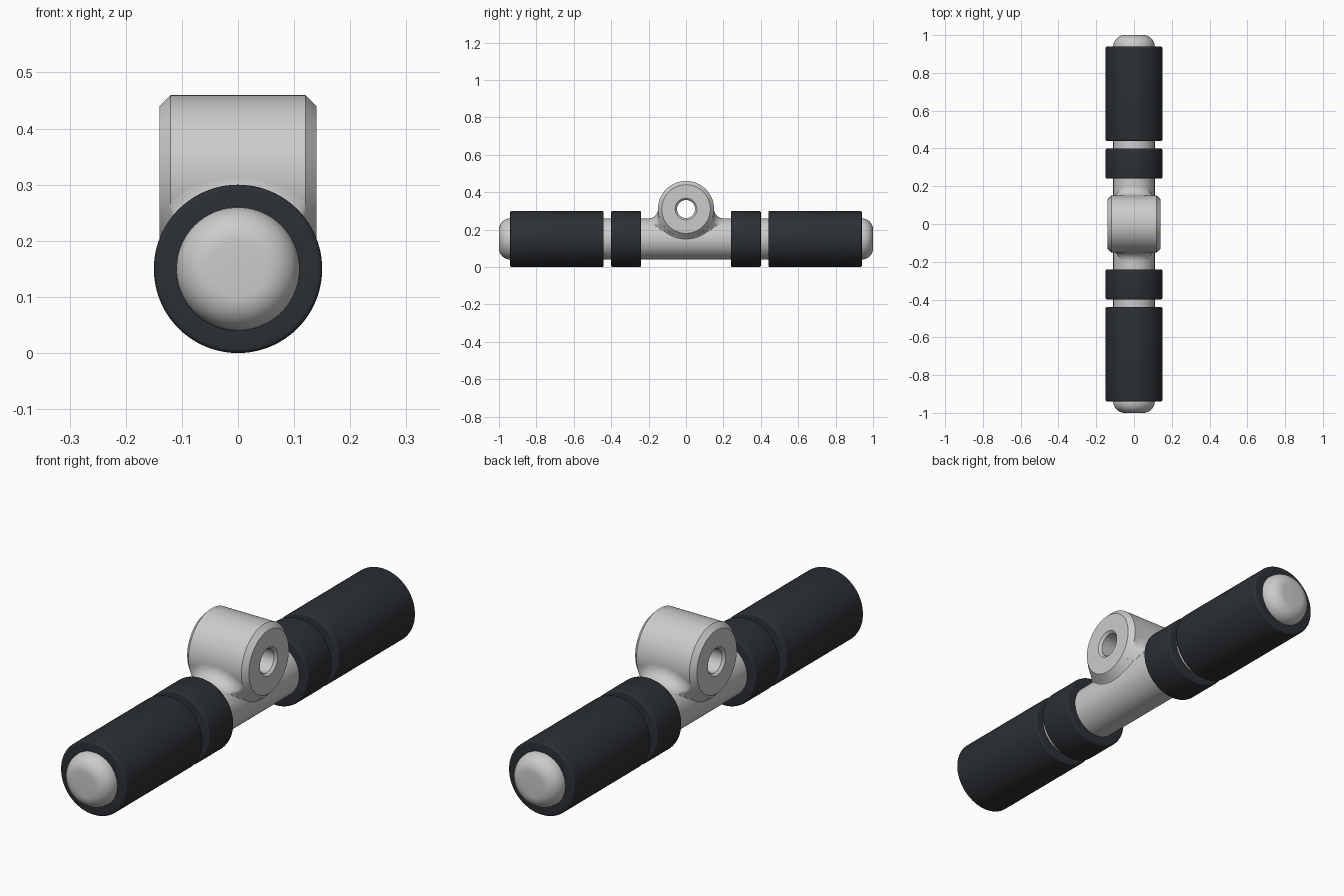
import bpy, bmesh
from math import sin, cos, pi, sqrt, acos
from mathutils import Vector, Matrix

if "Cube" in bpy.data.objects:
    bpy.data.objects.remove(bpy.data.objects["Cube"])

ROD_R, ROD_Z = 0.11, 0.15
BOSS_R, BOSS_Z = 0.15, 0.31
FILLET = 0.05

rubber = bpy.data.materials.new("dark_rubber")
rubber.diffuse_color = (0.025, 0.029, 0.034, 1)
rubber.use_nodes = True
rubber.node_tree.nodes["Principled BSDF"].inputs["Base Color"].default_value = rubber.diffuse_color


def finish(name, bm, mat=None):
    me = bpy.data.meshes.new(name)
    bm.to_mesh(me)
    bm.free()
    ob = bpy.data.objects.new(name, me)
    bpy.context.collection.objects.link(ob)
    if mat:
        me.materials.append(mat)
    bpy.ops.object.select_all(action='DESELECT')
    ob.select_set(True)
    bpy.context.view_layer.objects.active = ob
    bpy.ops.object.shade_smooth_by_angle(angle=pi / 6)
    return ob


def lathe(name, profile, axis, height, closed, mat=None, steps=96):
    """Revolve (position along axis, radius) points about the x or y axis."""
    bm = bmesh.new()
    vs = [bm.verts.new((a, 0, r) if axis == 'X' else (0, a, r)) for a, r in profile]
    pairs = list(zip(vs, vs[1:])) + ([(vs[-1], vs[0])] if closed else [])
    es = [bm.edges.new(p) for p in pairs]
    bmesh.ops.spin(bm, geom=vs + es, cent=(0, 0, 0), angle=2 * pi, steps=steps,
                   axis=(1, 0, 0) if axis == 'X' else (0, 1, 0))
    bmesh.ops.remove_doubles(bm, verts=bm.verts, dist=1e-5)
    bmesh.ops.recalc_face_normals(bm, faces=bm.faces)
    bmesh.ops.translate(bm, verts=bm.verts, vec=(0, 0, height))
    return finish(name, bm, mat)


def corner(a, r, rad, start, n):
    """Quarter-circle of profile points around (a, r)."""
    return [(a + rad * cos(start + i * pi / 2 / n), r + rad * sin(start + i * pi / 2 / n))
            for i in range(n + 1)]


# Rod with rounded ends
e = 0.06
right_end = corner(1 - e, ROD_R - e, e, 0, 10)
left_end = [(-a, r) for a, r in reversed(right_end)]
lathe("rod", [(1, 0)] + right_end + left_end + [(-1, 0)], 'Y', ROD_Z, False)

# Cross boss: chamfered ring with a bored hole
half = [(0.14, 0.058), (0.14, 0.13), (0.12, BOSS_R)]
lathe("cross_boss", [(0.13, 0.048)] + half + [(-a, r) for a, r in reversed(half)]
      + [(-0.13, 0.048)], 'X', BOSS_Z, True)

# Rubber sleeves
b = 0.008
for side, sign in (("front", -1), ("back", 1)):
    for part, y0, y1 in (("collar", 0.24, 0.40), ("grip", 0.44, 0.94)):
        prof = ([(y0, ROD_R - 0.002), (y1, ROD_R - 0.002)]
                + corner(y1 - b, 0.15 - b, b, 0, 4) + corner(y0 + b, 0.15 - b, b, pi / 2, 4))
        lathe(f"{side}_{part}", [(sign * a, r) for a, r in prof], 'Y', ROD_Z, True, rubber)

# Rolling-ball fillet between rod and boss, trimmed at the boss chamfer
bm = bmesh.new()
N, M = 96, 10
ra, rb = ROD_R + FILLET, BOSS_R + FILLET
limit = acos((BOSS_Z - rb - ROD_Z) / ra)
rows = []
for i in range(N + 1):
    t = limit * sin((2 * i / N - 1) * pi / 2)
    x, z = ra * sin(t), ROD_Z + ra * cos(t)
    y = sqrt(max(0, rb ** 2 - (z - BOSS_Z) ** 2))
    c = Vector((x, y, z))
    d0 = (Vector((0, y, ROD_Z)) - c).normalized()
    d1 = (Vector((x, 0, BOSS_Z)) - c).normalized()
    row = []
    for j in range(M + 1):
        p = c + FILLET * d0.slerp(d1, j / M)
        reach = 0.14 - (sqrt(p.y ** 2 + (p.z - BOSS_Z) ** 2) - 0.13)
        reach = max(reach, sqrt(max(0, ROD_R ** 2 - (p.z - ROD_Z) ** 2)))
        p.x = max(-reach, min(reach, p.x))
        row.append(bm.verts.new(p))
    rows.append(row)
for r0, r1 in zip(rows, rows[1:]):
    for j in range(M):
        bm.faces.new((r0[j], r0[j + 1], r1[j + 1], r1[j]))
bmesh.ops.dissolve_degenerate(bm, edges=bm.edges, dist=1e-6)
fillet = finish("boss_fillet", bm)
m = fillet.modifiers.new("mirror", 'MIRROR')
m.use_axis = (False, True, False)
